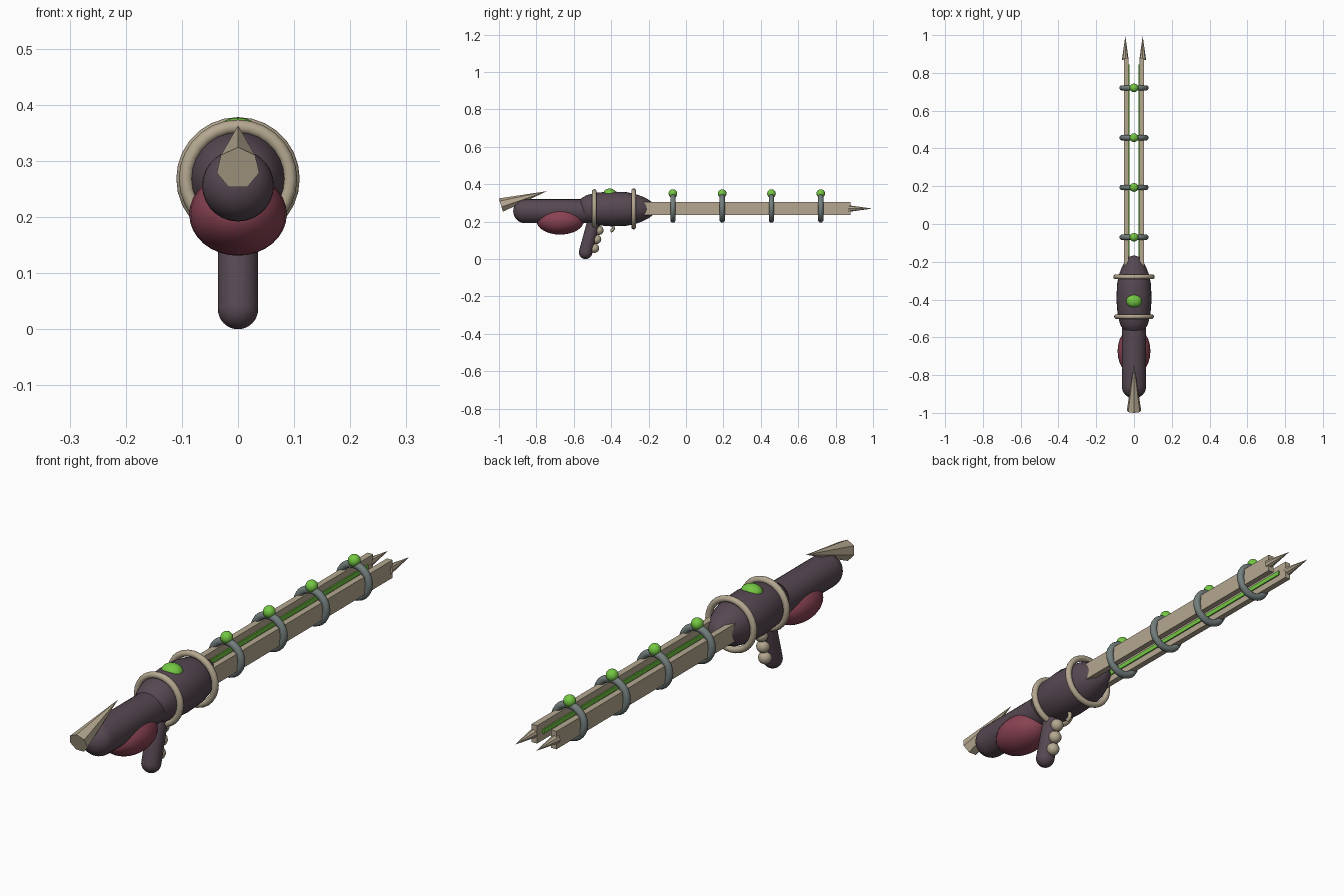
import bpy, math
from mathutils import Vector

if "Cube" in bpy.data.objects:
    bpy.data.objects.remove(bpy.data.objects["Cube"], do_unlink=True)


def material(name, rgb):
    m = bpy.data.materials.new(name)
    m.use_nodes = True
    m.diffuse_color = (*rgb, 1)
    bsdf = next(n for n in m.node_tree.nodes if n.type == 'BSDF_PRINCIPLED')
    bsdf.inputs["Base Color"].default_value = (*rgb, 1)
    return m


PURPLE = material("dark purple", (0.095, 0.065, 0.085))
RED = material("dark red", (0.25, 0.055, 0.085))
BONE = material("bone", (0.46, 0.39, 0.28))
GREEN = material("bright green", (0.17, 0.57, 0.055))
GREY = material("slate grey", (0.17, 0.21, 0.205))


def finish(name, mat, smooth=True):
    ob = bpy.context.object
    ob.name = name
    ob.data.materials.append(mat)
    if smooth:
        bpy.ops.object.shade_smooth_by_angle(angle=math.radians(50))
    return ob


def ball(name, mat, loc, size):
    bpy.ops.mesh.primitive_uv_sphere_add(segments=24, ring_count=16, radius=1, location=loc)
    ob = bpy.context.object
    ob.scale = size if isinstance(size, tuple) else (size,) * 3
    bpy.ops.object.transform_apply(location=False, rotation=False, scale=True)
    return finish(name, mat)


def box(name, mat, low, high):
    low, high = Vector(low), Vector(high)
    bpy.ops.mesh.primitive_cube_add(size=1, location=(low + high) / 2)
    bpy.context.object.scale = high - low
    bpy.ops.object.transform_apply(location=False, rotation=False, scale=True)
    return finish(name, mat, False)


def ring(name, mat, y, z, major, minor):
    bpy.ops.mesh.primitive_torus_add(location=(0, y, z), rotation=(math.pi / 2, 0, 0),
                                     major_segments=28, minor_segments=10,
                                     major_radius=major, minor_radius=minor)
    return finish(name, mat)


def spike(name, base, tip, radius, sides):
    base, tip = Vector(base), Vector(tip)
    axis = tip - base
    bpy.ops.mesh.primitive_cone_add(vertices=sides, radius1=radius, radius2=0, depth=axis.length,
                                    location=(base + tip) / 2)
    ob = bpy.context.object
    # Cone starts with a corner on +y, which this tilt carries to the underside
    ob.rotation_euler = (-math.atan2(axis.y, axis.z), 0, 0)
    spin = math.pi if sides % 2 else 0
    for v in ob.data.vertices:
        x, y = v.co.x, v.co.y
        v.co.x = x * math.cos(spin) - y * math.sin(spin)
        v.co.y = x * math.sin(spin) + y * math.cos(spin)
    return finish(name, BONE, False)


def lathe(name, mat, profile, start, direction, steps=28):
    """Revolve (distance, radius) points round an axis lying in the y-z plane."""
    start, d = Vector(start), Vector(direction).normalized()
    side = Vector((1, 0, 0))
    up = side.cross(d)
    verts, faces = [], []
    for dist, r in profile:
        for i in range(steps):
            a = math.tau * i / steps
            verts.append(start + d * dist + (side * math.cos(a) + up * math.sin(a)) * r)
    for j in range(len(profile) - 1):
        for i in range(steps):
            k = (i + 1) % steps
            faces.append((j * steps + i, j * steps + k, (j + 1) * steps + k, (j + 1) * steps + i))
    faces.append(tuple(reversed(range(steps))))
    faces.append(tuple(range(len(verts) - steps, len(verts))))
    mesh = bpy.data.meshes.new(name)
    mesh.from_pydata(verts, [], faces)
    ob = bpy.data.objects.new(name, mesh)
    bpy.context.collection.objects.link(ob)
    bpy.ops.object.select_all(action='DESELECT')
    bpy.context.view_layer.objects.active = ob
    ob.select_set(True)
    return finish(name, mat)


def capsule(name, mat, a, b, r):
    a, b = Vector(a), Vector(b)
    length = (b - a).length
    arc = [math.radians(t) for t in range(2, 91, 11)]
    profile = [(-r * math.cos(t), r * math.sin(t)) for t in arc]
    profile += [(length + r * math.cos(t), r * math.sin(t)) for t in reversed(arc)]
    return lathe(name, mat, profile, a, b - a)


AXIS = 0.268

# Main body, stock and grip
lathe("body", PURPLE,
      [(-0.577, 0.01), (-0.573, 0.035), (-0.56, 0.057), (-0.53, 0.074), (-0.48, 0.087),
       (-0.4, 0.093), (-0.32, 0.09), (-0.27, 0.08), (-0.23, 0.065), (-0.195, 0.047),
       (-0.175, 0.03), (-0.168, 0.008)], (0, 0, AXIS), (0, 1, 0))
capsule("stock", PURPLE, (0, -0.86, 0.256), (0, -0.52, 0.256), 0.064)
capsule("grip", PURPLE, (0, -0.537, 0.036), (0, -0.492, 0.2), 0.036)
ball("stock_pouch", RED, (0, -0.673, 0.205), (0.087, 0.127, 0.074))
ball("body_lens", GREEN, (0, -0.408, 0.345), (0.042, 0.036, 0.032))

# Finger knobs on the grip and a hooked trigger
for i in range(3):
    ball(f"finger_knob_{i + 1}", BONE, (0, -0.49 + 0.012 * i, 0.058 + 0.048 * i), 0.025)
curve = bpy.data.curves.new("trigger", 'CURVE')
curve.dimensions = '3D'
curve.bevel_depth = 0.008
curve.bevel_resolution = 2
curve.use_fill_caps = True
line = curve.splines.new('POLY')
hook = [(-0.4, 0.19), (-0.389, 0.175), (-0.388, 0.162), (-0.394, 0.153), (-0.404, 0.149)]
line.points.add(len(hook) - 1)
for p, (y, z) in zip(line.points, hook):
    p.co = (0, y, z, 1)
curve.materials.append(BONE)
bpy.context.collection.objects.link(bpy.data.objects.new("trigger", curve))

# Body hoops and the rear horn
ring("rear_hoop", BONE, -0.49, AXIS, 0.093, 0.0125)
ring("front_hoop", BONE, -0.28, AXIS, 0.0975, 0.0125)
spike("rear_horn", (0, -0.989, 0.287), (0, -0.743, 0.363), 0.039, 7)

# Twin rails with glowing inner strips and pointed tips
for side, s in (("left", 1), ("right", -1)):
    xs = sorted((s * 0.03, s * 0.054))
    box(f"{side}_rail", BONE, (xs[0], -0.27, 0.235), (xs[1], 0.88, 0.305))
    xs = sorted((s * 0.025, s * 0.032))
    box(f"{side}_glow_strip", GREEN, (xs[0], -0.23, 0.261), (xs[1], 0.845, 0.279))
    spike(f"{side}_rail_tip", (s * 0.046, 0.868, 0.27), (s * 0.046, 0.995, 0.27), 0.018, 8)

# Barrel rings topped with beads
for i in range(4):
    y = -0.07 + 0.2635 * i
    ring(f"barrel_ring_{i + 1}", GREY, y, 0.272, 0.063, 0.0145)
    ball(f"ring_bead_{i + 1}", GREEN, (0, y, 0.35), 0.023)
